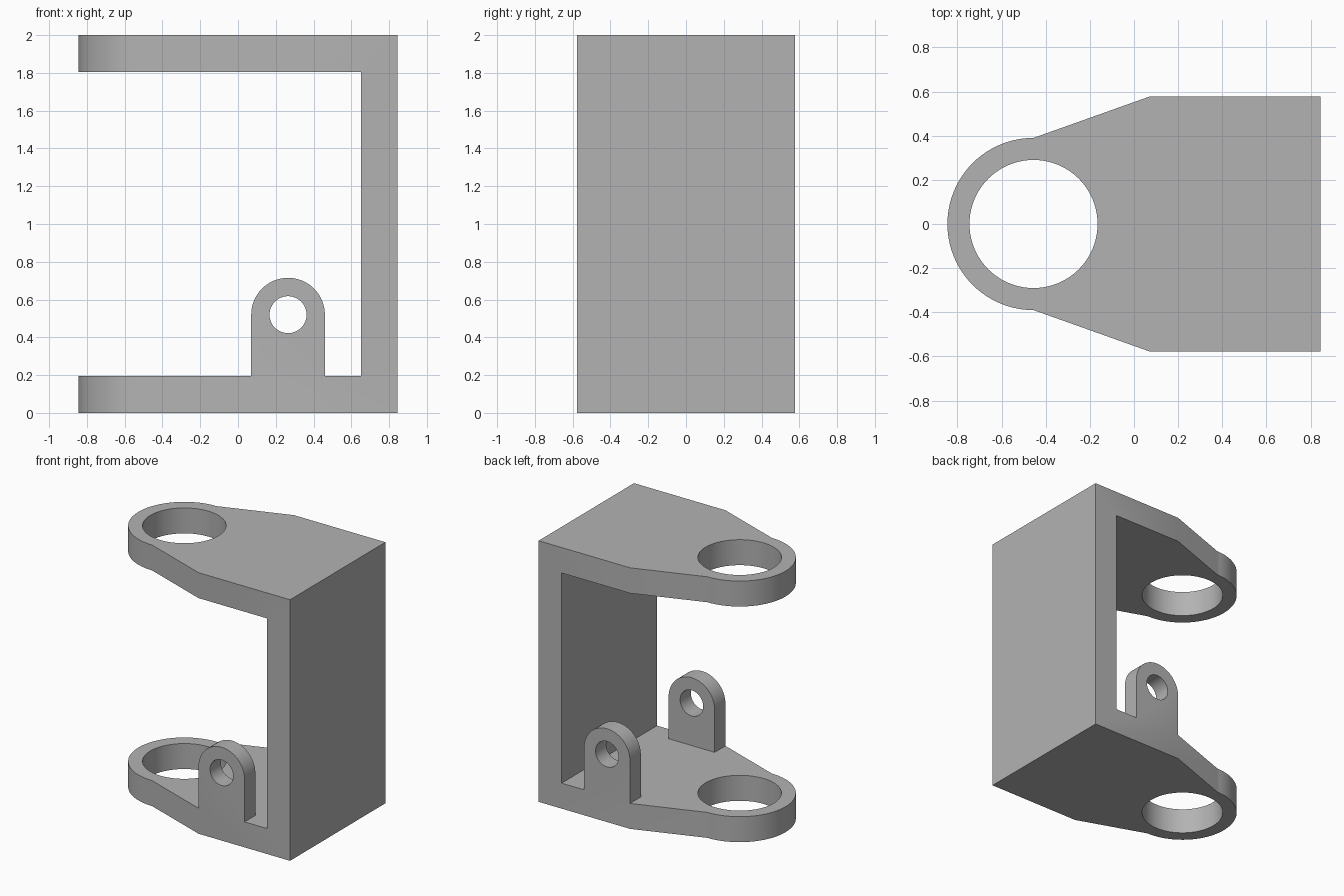
import bpy, bmesh, math

cube = bpy.data.objects.get("Cube")
if cube:
    bpy.data.objects.remove(cube, do_unlink=True)

# Main dimensions
HALF_LEN, HALF_WID, HEIGHT, THICK = 0.845, 0.577, 2.0, 0.195
RING_X, RING_R, BORE_R = -0.455, 0.39, 0.29
LUG_X, LUG_Z, LUG_R, PIN_R, LUG_T = 0.265, 0.52, 0.195, 0.098, 0.13

gray = bpy.data.materials.new("plain gray")
gray.use_nodes = True
COLOR = (0.45, 0.45, 0.45, 1)
gray.diffuse_color = COLOR
gray.node_tree.nodes["Principled BSDF"].inputs["Base Color"].default_value = COLOR


def arc(cx, cy, r, start, end, steps):
    """Points along an arc, angles in degrees, both ends included."""
    angles = [math.radians(start + (end - start) * i / steps) for i in range(steps + 1)]
    return [(cx + r * math.cos(a), cy + r * math.sin(a)) for a in angles]


def circle(cx, cy, r, steps=64):
    return arc(cx, cy, r, 0, 360, steps)[:-1]


def solid(name, loops, place, push):
    """Fill outline loops (holes included) and extrude them along push."""
    bm = bmesh.new()
    edges = []
    for loop in loops:
        vs = [bm.verts.new(place(a, b)) for a, b in loop]
        edges += [bm.edges.new((v, vs[(i + 1) % len(vs)])) for i, v in enumerate(vs)]
    bmesh.ops.triangle_fill(bm, edges=edges, use_beauty=True)
    out = bmesh.ops.extrude_face_region(bm, geom=bm.faces[:], use_keep_orig=True)
    moved = [g for g in out["geom"] if isinstance(g, bmesh.types.BMVert)]
    bmesh.ops.translate(bm, verts=moved, vec=push)
    bmesh.ops.recalc_face_normals(bm, faces=bm.faces[:])
    mesh = bpy.data.meshes.new(name)
    bm.to_mesh(mesh)
    bm.free()
    mesh.materials.append(gray)
    obj = bpy.data.objects.new(name, mesh)
    bpy.context.collection.objects.link(obj)
    return obj


def combine(target, other, operation):
    """Apply an exact boolean and discard the helper."""
    other.hide_render = True
    mod = target.modifiers.new("combine", "BOOLEAN")
    mod.operation, mod.object, mod.solver = operation, other, "EXACT"
    bpy.context.view_layer.objects.active = target
    bpy.ops.object.modifier_apply(modifier=mod.name)
    bpy.data.objects.remove(other, do_unlink=True)


# C-shaped side profile: two arms and an upright wall
inner = HALF_LEN - THICK
profile = [(-1, 0), (HALF_LEN, 0), (HALF_LEN, HEIGHT), (-1, HEIGHT),
           (-1, HEIGHT - THICK), (inner, HEIGHT - THICK), (inner, THICK), (-1, THICK)]
bracket = solid("bracket", [profile], lambda x, z: (x, -1, z), (0, 2, 0))

# Plan outline: rounded nose with bore, tapered flanks, square back
plan = arc(RING_X, 0, RING_R, 90, 270, 48)
plan += [(0.07, -HALF_WID), (1, -HALF_WID), (1, HALF_WID), (0.07, HALF_WID)]
outline = solid("plan_outline", [plan, circle(RING_X, 0, BORE_R, 80)],
                lambda x, y: (x, y, -0.5), (0, 0, 3))
combine(bracket, outline, "INTERSECT")

# Pair of pin lugs, flush with the flanks of the lower arm
lug = arc(LUG_X, LUG_Z, LUG_R, 0, 180, 32)
lug += [(LUG_X - LUG_R, THICK / 2), (LUG_X + LUG_R, THICK / 2)]
for side, y in (("front", -HALF_WID), ("back", HALF_WID - LUG_T)):
    part = solid(side + "_lug", [lug, circle(LUG_X, LUG_Z, PIN_R, 48)],
                 lambda x, z: (x, y, z), (0, LUG_T, 0))
    combine(bracket, part, "UNION")

# Merge coplanar facets, then smooth the round surfaces
bm = bmesh.new()
bm.from_mesh(bracket.data)
bmesh.ops.remove_doubles(bm, verts=bm.verts[:], dist=0.0001)
bmesh.ops.dissolve_limit(bm, angle_limit=math.radians(0.5),
                         verts=bm.verts[:], edges=bm.edges[:])
bm.to_mesh(bracket.data)
bm.free()
bpy.ops.object.select_all(action="DESELECT")
bracket.select_set(True)
bpy.context.view_layer.objects.active = bracket
bpy.ops.object.shade_smooth_by_angle(angle=math.radians(30))
